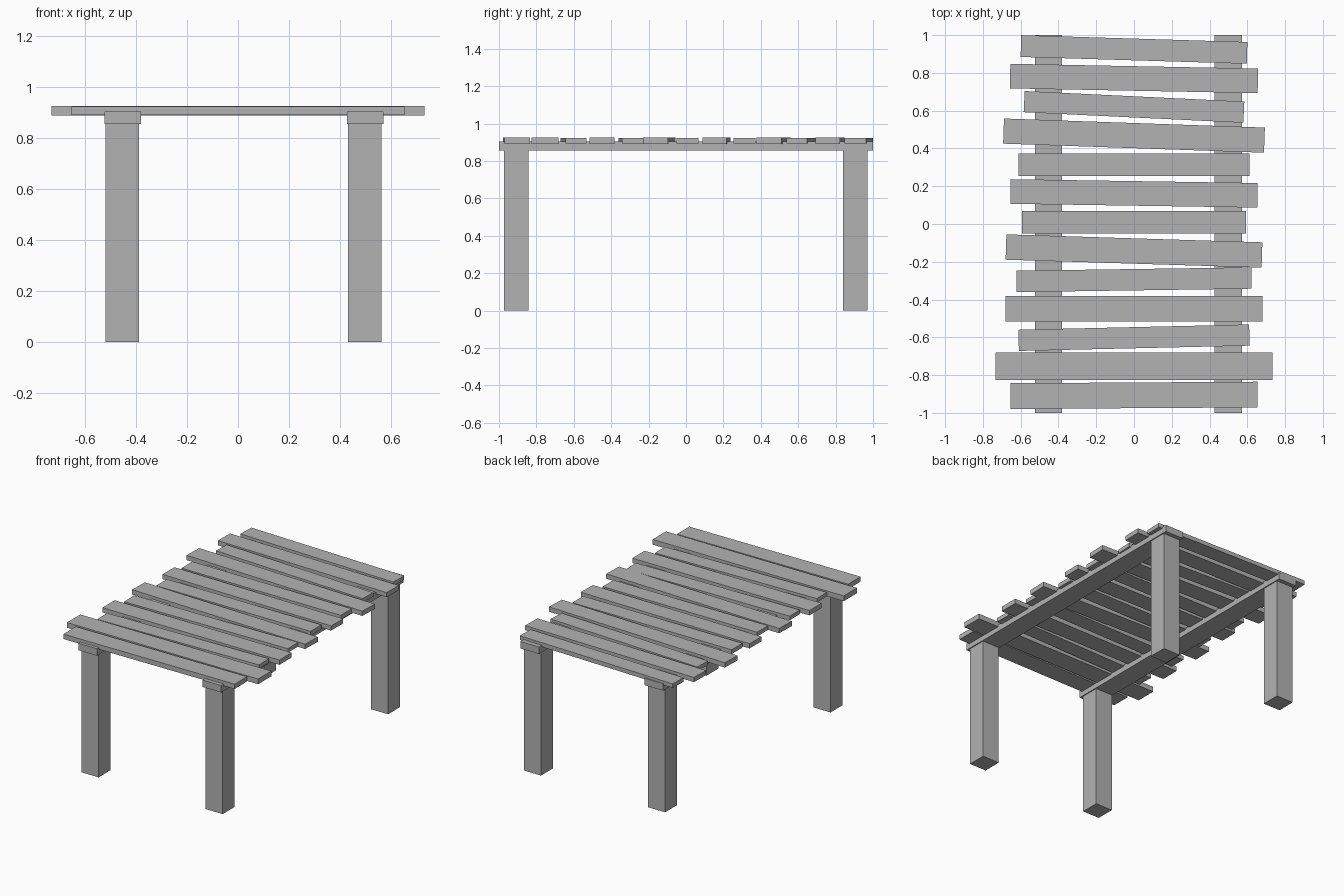
import bpy, math

# single plain colour
grey = bpy.data.materials.new("plain_grey")
grey.diffuse_color = (0.45, 0.45, 0.45, 1)


def box(name, center, size, rot=0.0):
    bpy.ops.mesh.primitive_cube_add(size=1, location=center, rotation=(0, 0, rot))
    ob = bpy.context.object
    ob.name = name
    ob.scale = size
    bpy.ops.object.transform_apply(location=False, rotation=False, scale=True)
    ob.data.materials.append(grey)
    return ob


# rails and legs
for side, x in (("left", -0.453), ("right", 0.499)):
    box(side + "_rail", (x, 0, 0.88), (0.143, 2.0, 0.048))
    for end, y in (("front", -0.907), ("back", 0.905)):
        box(f"{end}_{side}_leg", (x - 0.001, y, 0.43), (0.131, 0.131, 0.86))

# uneven deck planks: y at left end, y at right end, half length, width
planks = [
    (0.942, 0.906, 0.60, 0.115),
    (0.783, 0.758, 0.657, 0.130),
    (0.648, 0.592, 0.583, 0.112),
    (0.492, 0.444, 0.692, 0.133),
    (0.313, 0.313, 0.612, 0.119),
    (0.172, 0.152, 0.655, 0.130),
    (0.008, 0.008, 0.593, 0.119),
    (-0.122, -0.164, 0.679, 0.134),
    (-0.304, -0.286, 0.623, 0.113),
    (-0.449, -0.449, 0.680, 0.134),
    (-0.616, -0.588, 0.612, 0.112),
    (-0.754, -0.754, 0.734, 0.145),
    (-0.911, -0.903, 0.655, 0.136),
]
for i, (yl, yr, h, w) in enumerate(planks):
    box(f"plank_{i + 1}", (0, (yl + yr) / 2, 0.908),
        (2 * h - 0.002, w, 0.25 * w), math.atan2(yr - yl, 2 * h))
